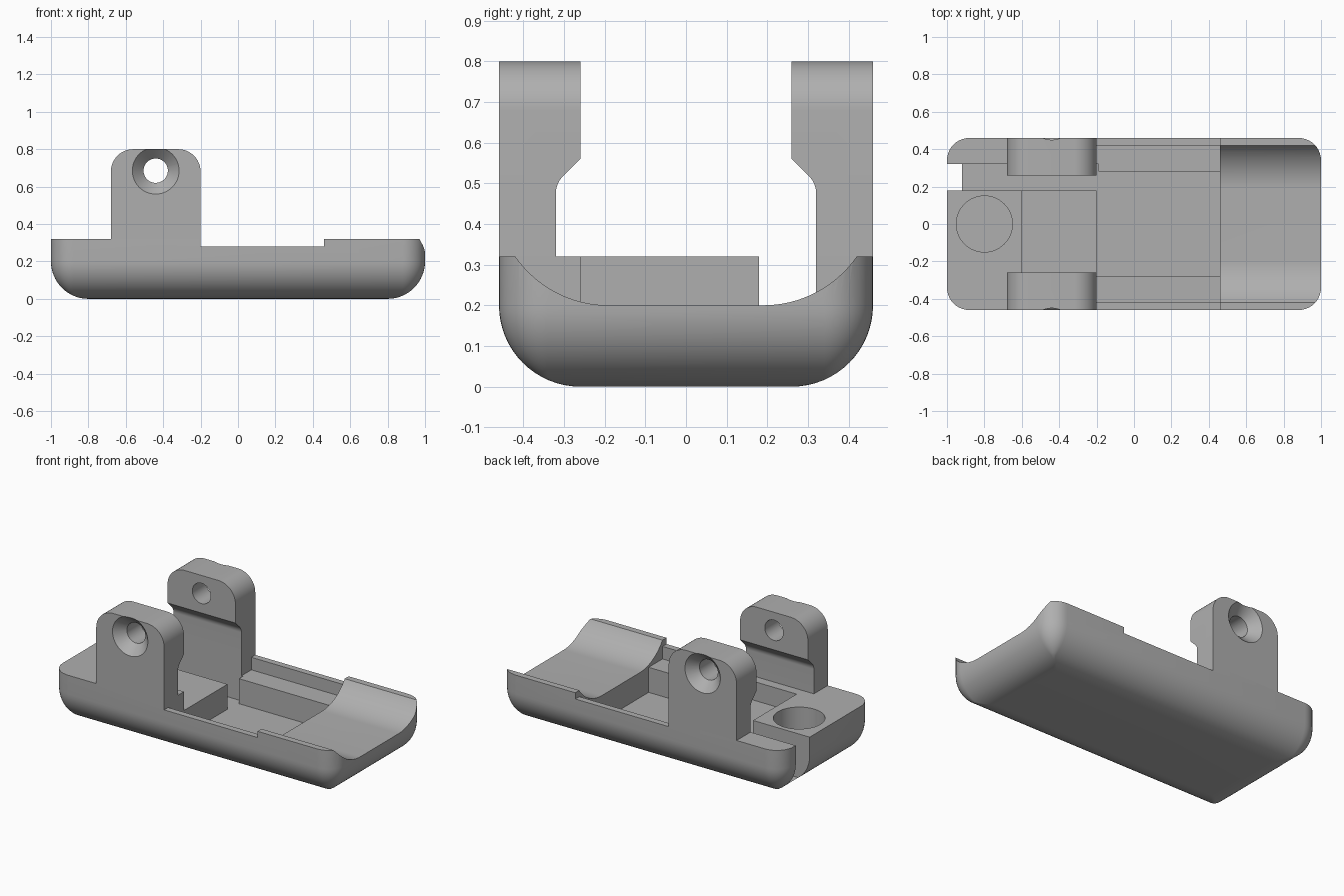
import bpy, bmesh, math
from mathutils import Matrix

if "Cube" in bpy.data.objects:
    bpy.data.objects.remove(bpy.data.objects["Cube"], do_unlink=True)

gray = bpy.data.materials.new("plain_gray")
gray.use_nodes = True
color = (0.43, 0.43, 0.43, 1)
gray.diffuse_color = color
gray.node_tree.nodes["Principled BSDF"].inputs["Base Color"].default_value = color


def finish(name, bm):
    bmesh.ops.recalc_face_normals(bm, faces=bm.faces)
    mesh = bpy.data.meshes.new(name)
    bm.to_mesh(mesh)
    bm.free()
    mesh.materials.append(gray)
    obj = bpy.data.objects.new(name, mesh)
    bpy.context.collection.objects.link(obj)
    return obj


def box(name, x0, x1, y0, y1, z0, z1):
    return prism(name, [(y0, z0), (y1, z0), (y1, z1), (y0, z1)], x0, x1)


def prism_bm(profile, x0, x1):
    """Extrude a (y, z) profile along x."""
    bm = bmesh.new()
    face = bm.faces.new([bm.verts.new((x0, y, z)) for y, z in profile])
    new = bmesh.ops.extrude_face_region(bm, geom=[face])["geom"]
    moved = [v for v in new if isinstance(v, bmesh.types.BMVert)]
    bmesh.ops.translate(bm, verts=moved, vec=(x1 - x0, 0, 0))
    return bm


def prism(name, profile, x0, x1):
    return finish(name, prism_bm(profile, x0, x1))


def cone(name, r0, r1, depth, matrix):
    bm = bmesh.new()
    bmesh.ops.create_cone(bm, cap_ends=True, segments=64, radius1=r0,
                          radius2=r1, depth=depth, matrix=matrix)
    return finish(name, bm)


def activate(obj):
    bpy.ops.object.select_all(action='DESELECT')
    obj.select_set(True)
    bpy.context.view_layer.objects.active = obj


def cut(obj, cutters):
    activate(obj)
    for cutter in cutters:
        cutter.hide_render = True
        mod = obj.modifiers.new("cut", 'BOOLEAN')
        mod.operation = 'DIFFERENCE'
        mod.solver = 'EXACT'
        mod.object = cutter
        bpy.ops.object.modifier_apply(modifier=mod.name)
        bpy.data.objects.remove(cutter, do_unlink=True)
    bpy.ops.object.shade_smooth_by_angle(angle=math.radians(30))


# Tray body: rounded-rectangle rings with a quarter-round bottom edge
def ring(bm, inset, z):
    r = max(0.12 - inset, 0.012)
    verts = []
    for k, (sx, sy) in enumerate([(1, 1), (-1, 1), (-1, -1), (1, -1)]):
        cx, cy = sx * (1 - inset - r), sy * (0.46 - inset - r)
        for i in range(11):
            a = math.pi / 2 * (k + i / 10)
            verts.append(bm.verts.new((cx + r * math.cos(a), cy + r * math.sin(a), z)))
    return verts


bm = bmesh.new()
R, steps = 0.2, 16
rings = []
for i in range(steps + 1):
    a = math.pi / 2 * i / steps
    rings.append(ring(bm, R * (1 - math.sin(a)), R * (1 - math.cos(a))))
rings.append(ring(bm, 0, 0.32))
for low, high in zip(rings, rings[1:]):
    n = len(low)
    for i in range(n):
        j = (i + 1) % n
        bm.faces.new((low[i], low[j], high[j], high[i]))
bm.faces.new(rings[0][::-1])
bm.faces.new(rings[-1])
body = finish("tray_body", bm)

# Curved trough profile at the right end
arc_r, flat, half = 0.28, 0.19, 0.42
end = math.asin((half - flat) / arc_r)
side = [(flat + arc_r * math.sin(end * i / 16), 0.2 + arc_r * (1 - math.cos(end * i / 16)))
        for i in range(17)] + [(half, 0.6)]
trough = side + [(-y, z) for y, z in reversed(side)]

cut(body, [
    box("rim_cut", -0.2, 0.46, -0.6, 0.6, 0.28, 0.5),
    box("ledge_cut", -0.2, 0.46, -0.42, 0.42, 0.2, 0.52),
    box("pocket_cut", -0.2, 0.46, -0.28, 0.28, 0.04, 0.54),
    box("cable_slot_cut", -1.1, -0.19, 0.18, 0.32, 0.04, 0.56),
    box("recess_cut", -0.6, -0.19, -0.26, 0.2, 0.2, 0.58),
    prism("trough_cut", trough, 0.44, 1.1),
    cone("round_socket_cut", 0.15, 0.15, 0.4, Matrix.Translation((-0.8, 0, 0.32))),
])

# Mounting lugs: undercut profile, rounded top corners, countersunk hole
inner = [(0.26, 0.8), (0.26, 0.56), (0.303, 0.517)]
for i in range(1, 9):
    a = math.radians(45 * (1 - i / 8))
    inner.append((0.32 - 0.058 * (1 - math.cos(a)), 0.476 + 0.058 * math.sin(a)))
profile = [(0.46, 0.32), (0.46, 0.8)] + inner + [(0.32, 0.32)]

for name, s in (("front_lug", -1), ("back_lug", 1)):
    bm = prism_bm([(s * y, z) for y, z in profile], -0.68, -0.2)
    top = [e for e in bm.edges
           if all(v.co.z > 0.79 for v in e.verts)
           and abs(e.verts[0].co.x - e.verts[1].co.x) < 0.01]
    bmesh.ops.recalc_face_normals(bm, faces=bm.faces)
    bmesh.ops.bevel(bm, geom=top, offset=0.12, segments=12, profile=0.5, affect='EDGES')
    lug = finish(name, bm)
    turn = Matrix.Rotation(-s * math.pi / 2, 4, 'X')
    cut(lug, [
        cone("bolt_hole_cut", 0.065, 0.065, 0.5,
             Matrix.Translation((-0.44, s * 0.36, 0.685)) @ turn),
        cone("countersink_cut", 0.065, 0.135, 0.07,
             Matrix.Translation((-0.44, s * 0.435, 0.685)) @ turn),
    ])
